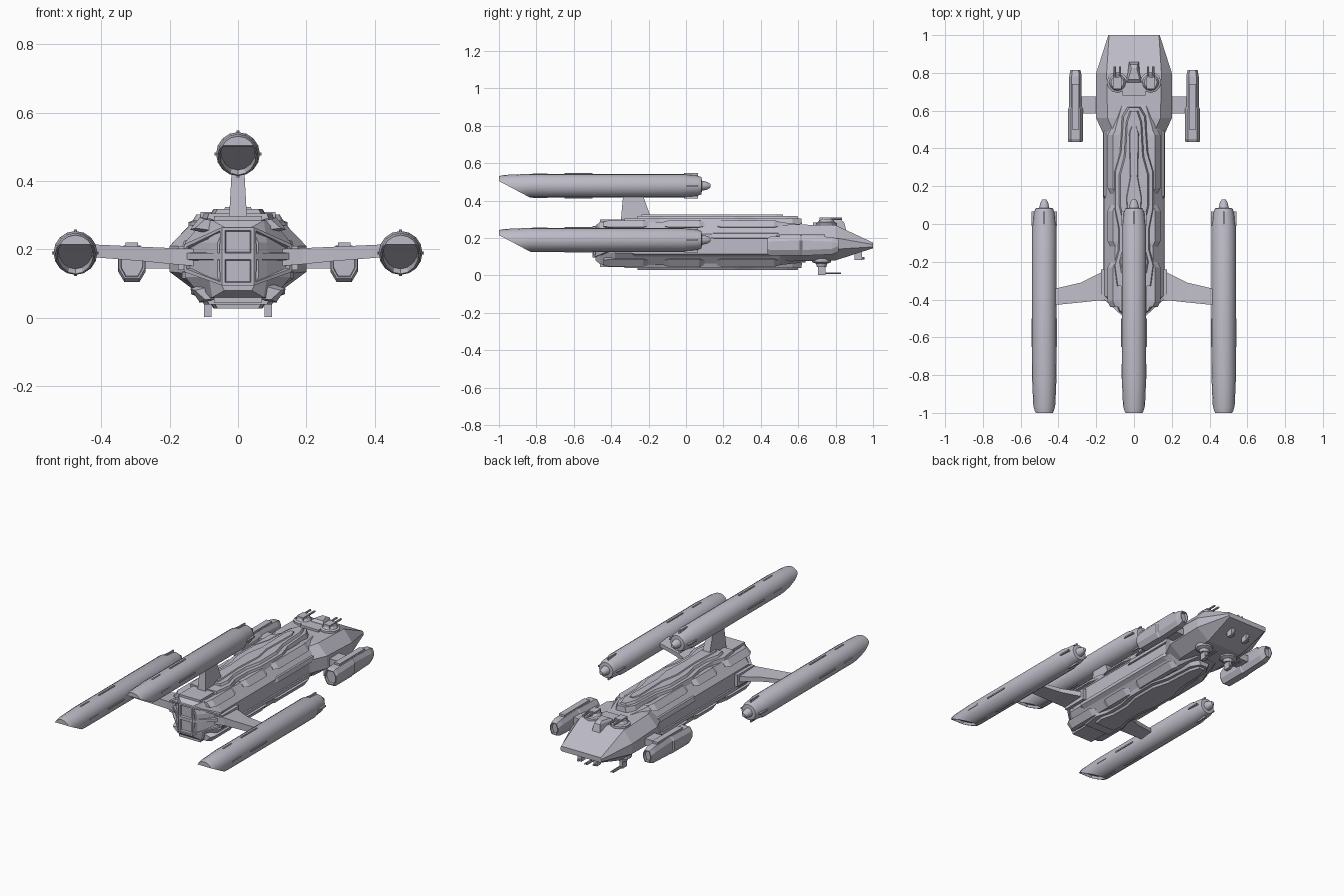
import bpy, bmesh, math
from mathutils import Vector

cube = bpy.data.objects.get("Cube")
if cube:
    bpy.data.objects.remove(cube, do_unlink=True)

grey = bpy.data.materials.new("hull_grey")
grey.use_nodes = True
colour = (0.51, 0.50, 0.57, 1)
grey.diffuse_color = colour
grey.node_tree.nodes["Principled BSDF"].inputs["Base Color"].default_value = colour


def finish(name, bm, smooth=False):
    bmesh.ops.recalc_face_normals(bm, faces=bm.faces[:])
    mesh = bpy.data.meshes.new(name)
    bm.to_mesh(mesh)
    bm.free()
    mesh.materials.append(grey)
    ob = bpy.data.objects.new(name, mesh)
    bpy.context.collection.objects.link(ob)
    if smooth:
        bpy.ops.object.select_all(action='DESELECT')
        ob.select_set(True)
        bpy.context.view_layer.objects.active = ob
        bpy.ops.object.shade_smooth_by_angle(angle=math.radians(30))
    return ob


def skin(rings):
    """Closed bmesh through a row of equal-length point rings."""
    bm = bmesh.new()
    rows = [[bm.verts.new(p) for p in ring] for ring in rings]
    n = len(rows[0])
    for a, b in zip(rows, rows[1:]):
        for i in range(n):
            bm.faces.new((a[i], a[(i + 1) % n], b[(i + 1) % n], b[i]))
    bm.faces.new(rows[0])
    bm.faces.new(rows[-1])
    bmesh.ops.recalc_face_normals(bm, faces=bm.faces[:])
    return bm


def loft(name, rings, smooth=False):
    return finish(name, skin(rings), smooth)


def box(name, x, y, z):
    return loft(name, [[(x[0], b, c), (x[1], b, c), (x[1], b, d), (x[0], b, d)]
                       for b in y for c, d in [z]])


def octagon(y, wt, zt, w, zu, zl, wb, zb, cx=0):
    """Eight-sided cross-section: top, shoulder, flank and bottom."""
    half = [(wt, zt), (w, zu), (w, zl), (wb, zb)]
    pts = half + [(-a, b) for a, b in reversed(half)]
    return [(cx + a, y, b) for a, b in pts]


def circle(c, r, axis='Y', n=16):
    out = []
    for i in range(n):
        a = 2 * math.pi * i / n
        u, v = r * math.cos(a), r * math.sin(a)
        out.append((c[0] + u, c[1], c[2] + v) if axis == 'Y' else (c[0] + u, c[1] + v, c[2]))
    return out


def deck(name, outline, z0, z1, slope):
    """Raised plate with a symmetric outline of (y, half width)."""
    def ring(z, s):
        right = [(max(w - s, 0.01), y * (1 - s / 2), z) for y, w in outline]
        return right + [(-x, y, z) for x, y, z in reversed(right)]
    loft(name, [ring(z0, 0), ring(z1, slope)])


# Main hull and nose
loft("main_hull", [
    octagon(-0.485, 0.04, 0.265, 0.06, 0.22, 0.12, 0.04, 0.08),
    octagon(-0.46, 0.075, 0.285, 0.085, 0.22, 0.12, 0.075, 0.06),
    octagon(-0.38, 0.10, 0.285, 0.155, 0.22, 0.12, 0.10, 0.055),
    octagon(0.50, 0.10, 0.285, 0.155, 0.22, 0.12, 0.10, 0.055),
    octagon(0.64, 0.06, 0.27, 0.14, 0.21, 0.13, 0.06, 0.07)])
loft("nose", [
    octagon(0.45, 0.09, 0.26, 0.15, 0.21, 0.13, 0.09, 0.08),
    octagon(0.56, 0.14, 0.272, 0.20, 0.21, 0.135, 0.12, 0.075),
    octagon(0.80, 0.145, 0.268, 0.20, 0.20, 0.14, 0.12, 0.08),
    octagon(1.00, 0.132, 0.175, 0.136, 0.165, 0.152, 0.13, 0.145)])

# Stepped decks above and below
outer = [(0.62, 0.035), (0.57, 0.065), (0.38, 0.078), (0.28, 0.108), (0.08, 0.108),
         (-0.02, 0.088), (-0.14, 0.088), (-0.22, 0.11), (-0.33, 0.095)]
inner = [(0.60, 0.025), (0.54, 0.045), (0.36, 0.055), (0.26, 0.082), (0.10, 0.082),
         (0.0, 0.06), (-0.12, 0.06), (-0.2, 0.08), (-0.26, 0.07)]
spine = [(0.52, 0.012), (0.48, 0.03), (0.25, 0.025), (0.14, 0.045), (-0.04, 0.035),
         (-0.24, 0.045)]
deck("upper_deck", outer, 0.275, 0.305, 0.01)
deck("upper_inner_deck", inner, 0.30, 0.318, 0.01)
deck("upper_spine", spine, 0.31, 0.324, 0.008)
deck("lower_deck", outer, 0.065, 0.04, 0.01)
deck("lower_inner_deck", inner, 0.045, 0.028, 0.01)

# Layered armour along the flanks
for s in (1, -1):
    def strip(name, y0, y1, pts, ease=0.03):
        mid = sum(p[1] for p in pts) / len(pts)
        small = [(x - 0.015, mid + (z - mid) * 0.7) for x, z in pts]
        loft(name, [[(s * x, y, z) for x, z in p] for y, p in
                    ((y0, small), (y0 + ease, pts), (y1 - ease, pts), (y1, small))])
    strip("flank_armour", 0.12, 0.52, [(0.12, 0.235), (0.158, 0.225), (0.165, 0.20), (0.12, 0.19)])
    strip("lower_flank_armour", -0.3, 0.48, [(0.12, 0.14), (0.163, 0.135), (0.163, 0.115), (0.12, 0.09)])
    for y0, y1 in ((-0.44, -0.2), (-0.12, 0.1), (0.16, 0.5)):
        strip("shoulder_armour", y0, y1, [(0.08, 0.29), (0.112, 0.294), (0.14, 0.258), (0.10, 0.25)])
        strip("bilge_armour", y0, y1, [(0.08, 0.05), (0.112, 0.046), (0.14, 0.085), (0.10, 0.1)])

# Framed aft grille: two rows of three recessed panels
bm = bmesh.new()
rows = []
for zc, zo in ((0.265, 0.215), (0.18, 0.18), (0.095, 0.135)):
    rows.append([bm.verts.new(p) for p in
                 ((-0.158, -0.40, zo), (-0.047, -0.50, zc), (0.047, -0.50, zc), (0.158, -0.40, zo))])
for a, b in zip(rows, rows[1:]):
    for i in range(3):
        bm.faces.new((a[i], b[i], b[i + 1], a[i + 1]))
panels = bm.faces[:]
rim = [e for e in bm.edges if e.is_boundary]
skirt = bmesh.ops.extrude_edge_only(bm, edges=rim)["geom"]
for v in skirt:
    if isinstance(v, bmesh.types.BMVert):
        v.co.y += 0.09
        v.co.x *= 0.97
bmesh.ops.recalc_face_normals(bm, faces=bm.faces[:])
if panels[1].normal.y > 0:
    bmesh.ops.reverse_faces(bm, faces=bm.faces[:])
bmesh.ops.inset_individual(bm, faces=panels, thickness=0.013)
bmesh.ops.inset_individual(bm, faces=panels, thickness=0.004, depth=-0.012)
mesh_ob = finish("aft_grille", bm)
box("aft_upper_ledge", (-0.07, 0.07), (-0.46, -0.3), (0.26, 0.298))
box("aft_lower_ledge", (-0.07, 0.07), (-0.46, -0.3), (0.045, 0.085))


# Engine nacelles with a slanted, hollow tail
def nacelle(cx, cz):
    profile = [(0.13, 0.010), (0.115, 0.020), (0.085, 0.027), (0.083, 0.046), (0.06, 0.055),
               (0.0, 0.060), (-0.01, 0.064), (-0.83, 0.064), (-0.97, 0.058), (-1.0, 0.052)]
    bm = skin([circle((cx, y, cz), r) for y, r in profile])
    cut = bmesh.ops.bisect_plane(bm, geom=bm.verts[:] + bm.edges[:] + bm.faces[:],
                                 plane_co=(cx, -1.0, cz + 0.025),
                                 plane_no=Vector((0, -0.09, -0.17)).normalized(), clear_outer=True)
    edges = [e for e in bm.edges if e.is_boundary]
    cap = bmesh.ops.edgenet_fill(bm, edges=edges)["faces"]
    bmesh.ops.recalc_face_normals(bm, faces=bm.faces[:])
    bmesh.ops.inset_region(bm, faces=cap, thickness=0.006)
    bmesh.ops.inset_region(bm, faces=cap, thickness=0.002, depth=-0.015)
    finish("nacelle", bm, True)
    # Ridges at the four quarters
    for dx, dz in ((1, 0), (-1, 0), (0, 1), (0, -1)):
        for y0, y1, reach in ((-0.01, 0.065, 0.067), (-0.65, -0.5, 0.068), (-0.82, -0.74, 0.066)):
            px, pz = cx + dx * reach, cz + dz * reach
            h = 0.004
            ex, ez = (0.012, h) if dx else (h, 0.012)
            tx, tz = px - dx * 0.012, pz - dz * 0.012
            box("nacelle_ridge", (tx - ex, tx + ex), (y0, y1), (tz - ez, tz + ez))


for cx, cz in ((-0.475, 0.19), (0.475, 0.19), (0, 0.479)):
    nacelle(cx, cz)

# Dorsal pylon
loft("dorsal_pylon", [[(-w, a, z), (w, a, z), (w, b, z), (-w, b, z)]
                      for w, a, b, z in ((0.028, -0.35, -0.18, 0.27), (0.024, -0.345, -0.195, 0.33),
                                         (0.018, -0.335, -0.235, 0.44))])

for s in (1, -1):
    # Swept wing to the side nacelle
    loft("wing", [[(s * x, a, zb), (s * x, b, zb + 0.008), (s * x, b, zt - 0.008), (s * x, a, zt)]
                  for x, a, b, zb, zt in ((0.13, -0.41, -0.235, 0.152, 0.202), (0.19, -0.405, -0.265, 0.157, 0.204),
                                          (0.28, -0.415, -0.31, 0.166, 0.208), (0.43, -0.43, -0.345, 0.178, 0.215))])
    box("wing_root", (s * 0.14, s * 0.175), (-0.40, -0.24), (0.14, 0.21))

    # Side pod on its arm
    px = s * 0.31
    pod = skin([octagon(y, w * 0.6, zt, w, zt - 0.025, zb + 0.03, w * 0.55, zb, px)
                for y, w, zt, zb in ((0.435, 0.038, 0.20, 0.115), (0.45, 0.04, 0.207, 0.105),
                                     (0.61, 0.04, 0.212, 0.105), (0.62, 0.033, 0.212, 0.105),
                                     (0.78, 0.033, 0.205, 0.112), (0.815, 0.027, 0.195, 0.125))])
    ends = [f for f in pod.faces if len(f.verts) == 8]
    bmesh.ops.inset_individual(pod, faces=ends, thickness=0.006)
    bmesh.ops.inset_individual(pod, faces=ends, thickness=0.002, depth=-0.015)
    finish("side_pod", pod)
    box("pod_top_rail", (px - 0.018, px + 0.018), (0.50, 0.74), (0.20, 0.22))
    box("pod_arm", (s * 0.17, s * 0.285), (0.585, 0.675), (0.145, 0.185))

    # Upper turret with twin guns
    tx = s * 0.088
    loft("upper_turret", [circle((tx, 0.75, z), r, 'Z', 12) for z, r in
                          ((0.255, 0.056), (0.28, 0.056), (0.285, 0.044), (0.302, 0.034))])
    box("upper_turret_house", (tx - 0.022, tx + 0.022), (0.715, 0.775), (0.29, 0.31))
    # Lower turret
    loft("lower_turret", [circle((tx, 0.725, z), r, 'Z', 12) for z, r in
                          ((0.09, 0.05), (0.07, 0.05), (0.062, 0.03), (0.045, 0.025))])
    box("lower_turret_house", (tx - 0.011, tx + 0.011), (0.705, 0.745), (0.003, 0.05))
    for d in (-0.014, 0.014):
        loft("upper_gun", [circle((tx + d, y, 0.302), 0.006, n=8) for y in (0.76, 0.835)])
        loft("lower_gun", [circle((tx + d * 0.5, y, 0.012), 0.004, n=8) for y in (0.73, 0.83)])
    # Chin gun
    box("chin_gun_mount", (s * 0.04, s * 0.065), (0.90, 0.94), (0.082, 0.15))
    loft("chin_gun", [circle((s * 0.052, y, 0.092), 0.006, n=8) for y in (0.92, 0.955)])

# Bridge between the upper turrets
loft("bridge", [[(-a, y0, z), (a, y0, z), (b, y1, z), (-b, y1, z)]
                for a, b, y0, y1, z in ((0.045, 0.028, 0.74, 0.86, 0.23), (0.04, 0.02, 0.75, 0.845, 0.285),
                                        (0.03, 0.014, 0.765, 0.825, 0.298))])
box("turret_platform", (-0.06, 0.06), (0.68, 0.76), (0.26, 0.283))
